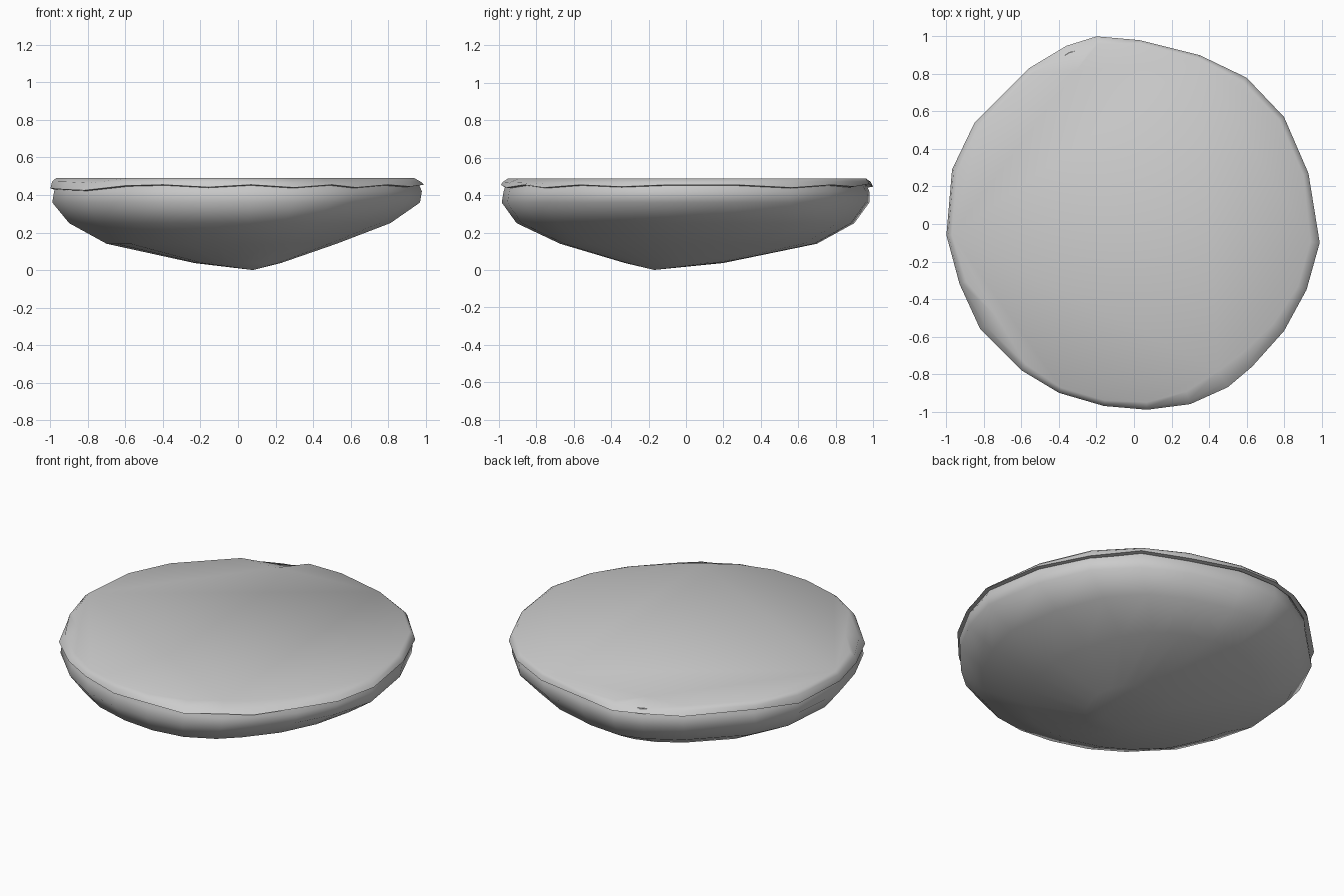
import bpy, bmesh
from math import atan2, cos, sin, pi
from mathutils import Vector

if "Cube" in bpy.data.objects:
    bpy.data.objects.remove(bpy.data.objects["Cube"])

# Outline seen from above: x, y, inset of the flat top, lip height
OUTLINE = [
    (-.20, 1.0, .04, .445), (.03, .98, .02, .46), (.35, .90, .02, .445), (.60, .78, .03, .455),
    (.80, .57, .03, .44), (.93, .27, .03, .455), (.99, -.10, .05, .455), (.92, -.35, .05, .445),
    (.80, -.57, .07, .455), (.63, -.76, .09, .44), (.50, -.87, .10, .455), (.30, -.96, .07, .44),
    (.07, -.99, .04, .455), (-.16, -.97, .03, .442), (-.40, -.90, .03, .455), (-.60, -.78, .04, .45),
    (-.82, -.56, .11, .425), (-.93, -.32, .04, .43), (-1.0, -.06, .03, .435), (-.97, .29, .03, .425),
    (-.85, .54, .03, .45), (-.56, .83, .03, .44), (-.36, .95, .14, .45)]


def make_object(name, rings, cap=False, apex=None):
    """Bridge equal-length rings, optionally closing the first or ending in an apex."""
    bm = bmesh.new()
    loops = [[bm.verts.new(p) for p in r] for r in rings]
    n = len(loops[0])
    for a, b in zip(loops, loops[1:]):
        for i in range(n):
            j = (i + 1) % n
            bm.faces.new((a[i], a[j], b[j], b[i]))
    if cap:
        bm.faces.new(loops[0])
    if apex:
        tip = bm.verts.new(apex)
        for i in range(n):
            bm.faces.new((loops[-1][i], loops[-1][(i + 1) % n], tip))
    bmesh.ops.recalc_face_normals(bm, faces=bm.faces)
    # Outward orientation even on open shells
    mid = Vector((0, 0, .4 if apex else .3))
    if sum((f.calc_center_median() - mid).dot(f.normal) * f.calc_area() for f in bm.faces) < 0:
        bmesh.ops.reverse_faces(bm, faces=bm.faces)
    me = bpy.data.meshes.new(name)
    bm.to_mesh(me)
    bm.free()
    ob = bpy.data.objects.new(name, me)
    bpy.context.collection.objects.link(ob)
    bpy.ops.object.select_all(action='DESELECT')
    bpy.context.view_layer.objects.active = ob
    ob.select_set(True)
    bpy.ops.object.shade_smooth_by_angle(angle=pi / 3)
    return ob


# Ground cap: flat top, bevelled shoulder and ragged lip
top = [(x * (1 - d), y * (1 - d), .49) for x, y, d, z in OUTLINE]
shoulder = [(x * (1 - d * .3), y * (1 - d * .3), .475 - d * .1) for x, y, d, z in OUTLINE]
lip = [(x, y, z) for x, y, d, z in OUTLINE]
tuck = [(x * .975, y * .975, z - .004) for x, y, d, z in OUTLINE]
make_object("ground_cap", [top, shoulder, lip, tuck], cap=True)


# Rock underside: rings squeezed between x and y limits, ending off-centre
def rock_ring(z, x0, x1, y0, y1):
    return [((x1 if x > 0 else -x0) * x, (y1 if y > 0 else -y0) * y, z)
            for x, y, d, h in OUTLINE]


LEVELS = [(.465, -.96, .97, -.97, .96), (.42, -.98, .99, -.985, .98),
          (.36, -.99, .98, -.995, .98), (.25, -.90, .82, -.915, .90),
          (.14, -.70, .53, -.68, .70), (.037, -.23, .23, -.33, .20)]
make_object("rock_base", [rock_ring(*lv) for lv in LEVELS], apex=(.08, -.17, 0))
